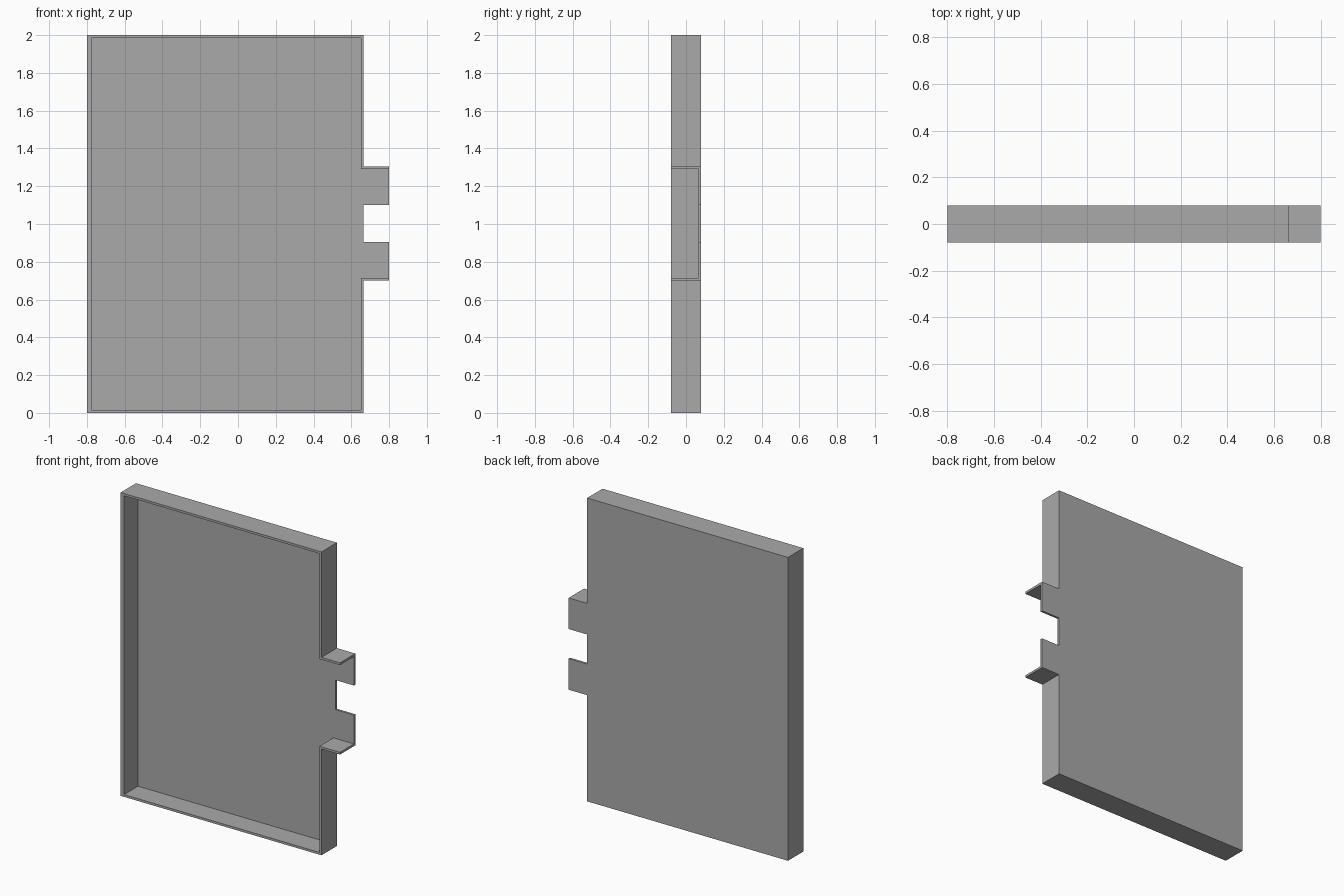
import bpy
import bmesh

cube = bpy.data.objects.get("Cube")
if cube:
    bpy.data.objects.remove(cube, do_unlink=True)

# Overall sizes
LEFT, EDGE, TAB = -0.80, 0.665, 0.80
FRONT, BACK = -0.08, 0.08
WALL = 0.015

grey = bpy.data.materials.new("plain grey")
grey.use_nodes = True
colour = (0.4, 0.4, 0.4, 1)
grey.diffuse_color = colour
grey.node_tree.nodes["Principled BSDF"].inputs["Base Color"].default_value = colour


def slab(name, outline, y0, y1):
    """Extrude an (x, z) outline from y0 to y1."""
    bm = bmesh.new()
    face = bm.faces.new([bm.verts.new((x, y0, z)) for x, z in outline])
    grown = bmesh.ops.extrude_face_region(bm, geom=[face])
    for item in grown["geom"]:
        if isinstance(item, bmesh.types.BMVert):
            item.co.y = y1
    bmesh.ops.recalc_face_normals(bm, faces=bm.faces)
    mesh = bpy.data.meshes.new(name)
    bm.to_mesh(mesh)
    bm.free()
    mesh.materials.append(grey)
    obj = bpy.data.objects.new(name, mesh)
    bpy.context.collection.objects.link(obj)
    return obj


# Tray outline with two side tabs and the gap between them
tray = slab("tray_with_tabs", [
    (LEFT, 0), (EDGE, 0), (EDGE, 0.70), (TAB, 0.70), (TAB, 0.905),
    (EDGE, 0.905), (EDGE, 1.10), (TAB, 1.10), (TAB, 1.305),
    (EDGE, 1.305), (EDGE, 2), (LEFT, 2)], FRONT, BACK)

# Hollow, open at the front and out through the tabs
inner = EDGE - WALL
hollow = slab("hollow_cutter", [
    (LEFT + 0.025, WALL), (inner, WALL), (inner, 0.70 + WALL),
    (TAB + 0.1, 0.70 + WALL), (TAB + 0.1, 1.305 - WALL),
    (inner, 1.305 - WALL), (inner, 2 - WALL), (LEFT + 0.025, 2 - WALL)],
    FRONT - 0.1, BACK - WALL)
hollow.hide_render = True

cut = tray.modifiers.new("hollow", 'BOOLEAN')
cut.operation = 'DIFFERENCE'
cut.solver = 'EXACT'
cut.object = hollow

# Bake the cut and drop the cutter
bpy.context.view_layer.update()
graph = bpy.context.evaluated_depsgraph_get()
baked = bpy.data.meshes.new_from_object(tray.evaluated_get(graph))
tray.modifiers.clear()
tray.data = baked
bpy.data.objects.remove(hollow, do_unlink=True)
